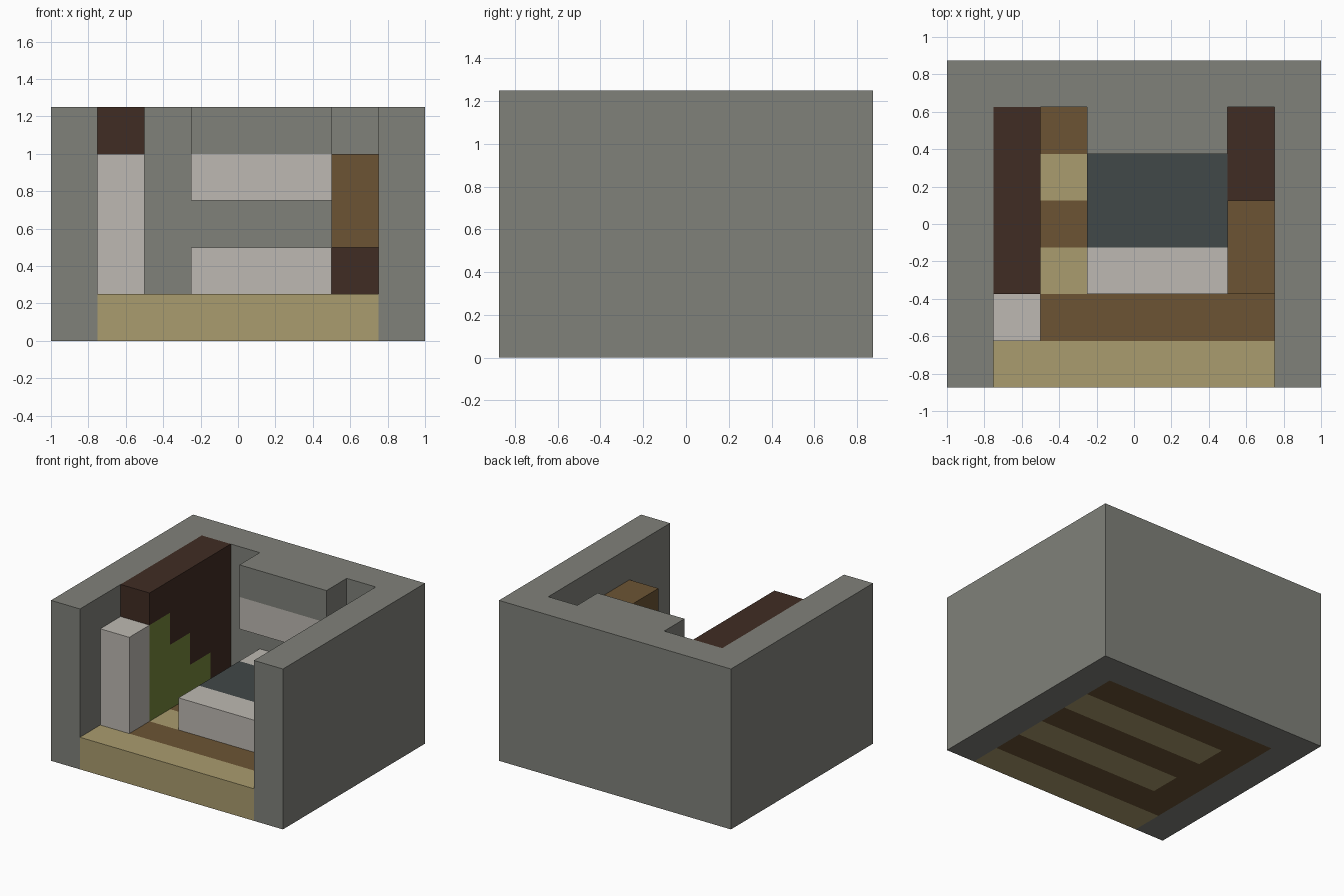
import bpy
import bmesh

cube = bpy.data.objects.get("Cube")
if cube:
    bpy.data.objects.remove(cube, do_unlink=True)


def material(name, *srgb):
    """One flat colour, given as 0-255 sRGB and stored as linear."""
    lin = [((c / 255 + 0.055) / 1.055) ** 2.4 for c in srgb]
    mat = bpy.data.materials.new(name)
    mat.use_nodes = True
    mat.diffuse_color = (*lin, 1)
    bsdf = mat.node_tree.nodes["Principled BSDF"]
    bsdf.inputs["Base Color"].default_value = (*lin, 1)
    bsdf.inputs["Roughness"].default_value = 0.9
    return mat


STONE = material("stone grey", 128, 129, 122)
PALE = material("pale wood", 170, 156, 110)
BROWN = material("mid brown wood", 108, 84, 52)
DARK = material("dark wood", 64, 44, 35)
WHITE = material("off white", 189, 185, 178)
SLATE = material("slate blue", 65, 72, 72)
GREEN = material("moss green", 116, 133, 59)


def prism(name, mat, outline, lo, hi, axis="z"):
    """Extrude an (x, y) outline along z, or a (y, z) outline along x."""
    def place(p, t):
        return (p[0], p[1], t) if axis == "z" else (t, p[0], p[1])

    bm = bmesh.new()
    bottom = [bm.verts.new(place(p, lo)) for p in outline]
    top = [bm.verts.new(place(p, hi)) for p in outline]
    bm.faces.new(bottom)
    bm.faces.new(top)
    for i in range(len(outline)):
        j = (i + 1) % len(outline)
        bm.faces.new((bottom[i], bottom[j], top[j], top[i]))
    bmesh.ops.recalc_face_normals(bm, faces=bm.faces)
    mesh = bpy.data.meshes.new(name)
    bm.to_mesh(mesh)
    bm.free()
    mesh.materials.append(mat)
    obj = bpy.data.objects.new(name, mesh)
    bpy.context.collection.objects.link(obj)
    return obj


def box(name, mat, x, y, z):
    return prism(name, mat, [(x[0], y[0]), (x[1], y[0]), (x[1], y[1]), (x[0], y[1])], *z)


U = 0.25                      # block size
FRONT, BACK = -0.875, 0.875
HEIGHT = 5 * U
ROOM = 0.75                   # inner half width
INNER_BACK = BACK - U

# Walls: one U-shaped shell, open at the front
prism("walls", STONE,
      [(-1, FRONT), (-ROOM, FRONT), (-ROOM, INNER_BACK), (ROOM, INNER_BACK),
       (ROOM, FRONT), (1, FRONT), (1, BACK), (-1, BACK)], 0, HEIGHT)

# Floor: full-width front step, side board, alternating planks
box("front_step", PALE, (-ROOM, ROOM), (FRONT, FRONT + U), (0, U))
box("side_board", BROWN, (-ROOM, -0.5), (FRONT + U, INNER_BACK), (0, U))
for i in range(1, 6):
    y = FRONT + i * U
    box(f"floor_plank_{i}", BROWN if i % 2 else PALE, (-0.5, ROOM), (y, y + U), (0, U))

# Bed with blanket and pillow
BED = (-0.25, 0.5)
box("bed_foot", WHITE, BED, (-0.375, -0.125), (U, 2 * U))
box("blanket", SLATE, BED, (-0.125, 0.375), (U, 2 * U))
box("pillow", WHITE, BED, (0.375, INNER_BACK), (U, 2 * U))

# Overhang above the pillow
box("overhang_panel", WHITE, BED, (0.375, INNER_BACK), (3 * U, 4 * U))
box("overhang_top", STONE, BED, (0.375, INNER_BACK), (4 * U, HEIGHT))

# Post, and the partition with its stepped green base
box("post", WHITE, (-ROOM, -0.5), (-0.625, -0.375), (U, 4 * U))
steps = []
for i in range(3):
    y = -0.375 + i * U
    steps += [(y, (4 - i) * U), (y + U, (4 - i) * U)]
prism("green_steps", GREEN, [(-0.375, U)] + steps + [(0.375, U)], -ROOM, -0.5, "x")
prism("partition", DARK,
      steps + [(0.375, U), (INNER_BACK, U), (INNER_BACK, HEIGHT), (-0.375, HEIGHT)],
      -ROOM, -0.5, "x")

# Wall cabinet and low bedside block
box("wall_cabinet", BROWN, (0.5, ROOM), (-0.375, 0.125), (2 * U, 4 * U))
box("bedside_block", DARK, (0.5, ROOM), (0.125, INNER_BACK), (U, 2 * U))
